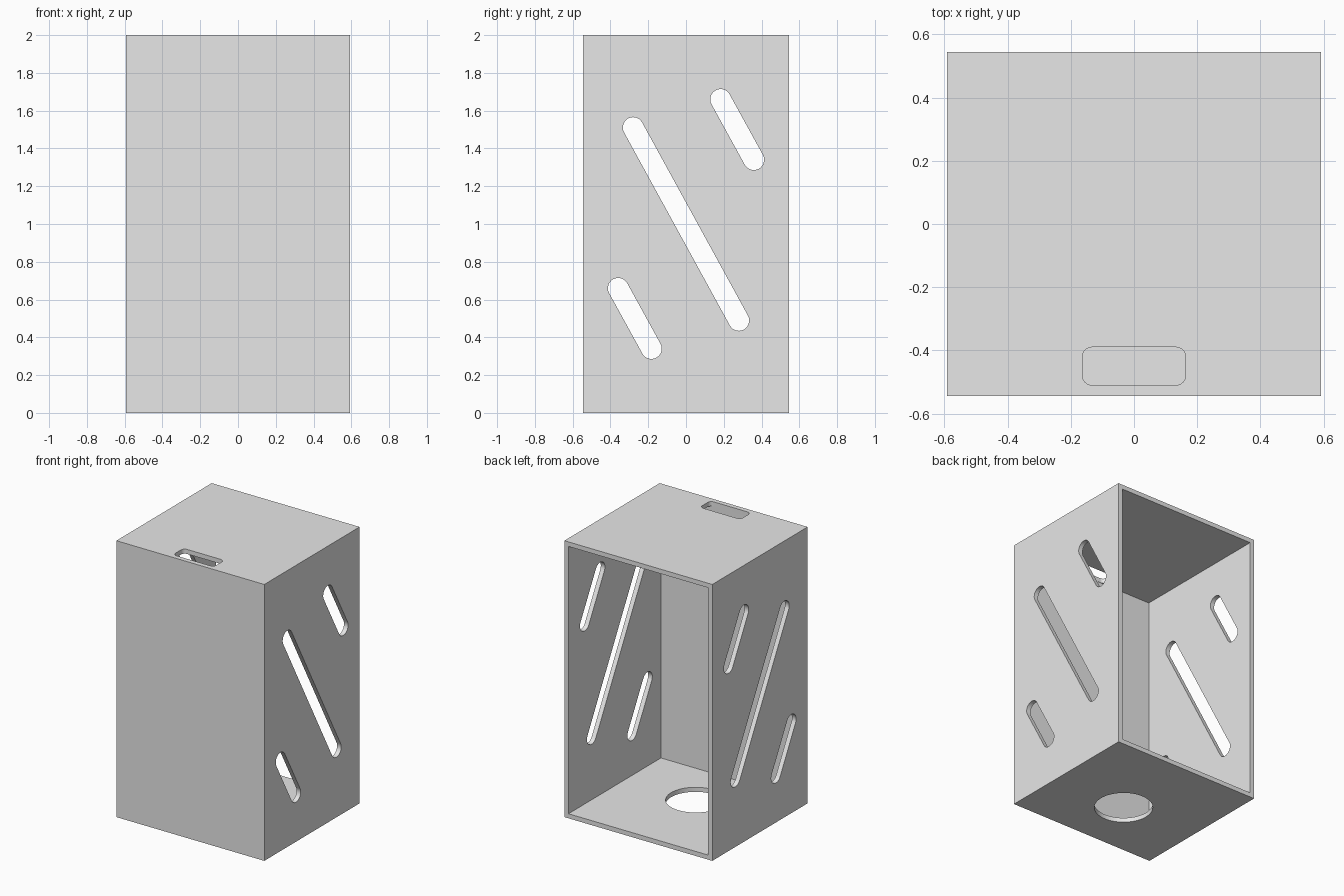
import bpy, bmesh, math
from mathutils import Vector

if "Cube" in bpy.data.objects:
    bpy.data.objects.remove(bpy.data.objects["Cube"], do_unlink=True)

W, D, H, T = 1.184, 1.09, 2.0, 0.033   # width, depth, height, wall thickness

grey = bpy.data.materials.new("light_grey")
grey.use_nodes = True
grey.diffuse_color = (0.8, 0.8, 0.8, 1)
grey.node_tree.nodes["Principled BSDF"].inputs["Base Color"].default_value = (0.8, 0.8, 0.8, 1)


def finish(name, bm):
    bmesh.ops.recalc_face_normals(bm, faces=bm.faces)
    mesh = bpy.data.meshes.new(name)
    bm.to_mesh(mesh)
    bm.free()
    mesh.materials.append(grey)
    obj = bpy.data.objects.new(name, mesh)
    bpy.context.collection.objects.link(obj)
    return obj


def box(name, lo, hi):
    bm = bmesh.new()
    bmesh.ops.create_cube(bm, size=1)
    lo, hi = Vector(lo), Vector(hi)
    for v in bm.verts:
        v.co = (lo + hi) / 2 + v.co * (hi - lo)
    return finish(name, bm)


def rounded_prism(name, centres, radius, start, end, to_3d, steps=14):
    """Rounded outline around counter-clockwise corner centres, extruded."""
    pts, n = [], len(centres)
    for i, c in enumerate(centres):
        c, before, after = Vector(c), Vector(centres[i - 1]), Vector(centres[(i + 1) % n])
        a0 = math.atan2(c.y - before.y, c.x - before.x) - math.pi / 2
        a1 = math.atan2(after.y - c.y, after.x - c.x) - math.pi / 2
        sweep = (a1 - a0) % math.tau
        for k in range(steps + 1):
            a = a0 + sweep * k / steps
            pts.append(c + radius * Vector((math.cos(a), math.sin(a))))
    bm = bmesh.new()
    face = bm.faces.new([bm.verts.new(to_3d(p.x, p.y, start)) for p in pts])
    ext = bmesh.ops.extrude_face_region(bm, geom=[face])["geom"]
    shift = Vector(to_3d(0, 0, end)) - Vector(to_3d(0, 0, start))
    bmesh.ops.translate(bm, vec=shift, verts=[e for e in ext if isinstance(e, bmesh.types.BMVert)])
    return finish(name, bm)


def cut(target, cutter):
    cutter.hide_render = True
    mod = target.modifiers.new("cut", 'BOOLEAN')
    mod.operation, mod.solver, mod.object = 'DIFFERENCE', 'EXACT', cutter
    bpy.context.view_layer.objects.active = target
    bpy.ops.object.modifier_apply(modifier=mod.name)
    bpy.data.objects.remove(cutter, do_unlink=True)


# Case with an open back
case = box("open_back_case", (-W / 2, -D / 2, 0), (W / 2, D / 2, H))
cut(case, box("cavity", (-W / 2 + T, -D / 2 + T, T), (W / 2 - T, D, H - T)))

# Slanted slots through both side walls: centre y, centre z, half extents
for y, z, hy, hz in [(0, 1, 0.28, 0.511), (0.271, 1.5, 0.088, 0.16), (-0.271, 0.5, 0.088, 0.16)]:
    cut(case, rounded_prism("side_slot", [(y - hy, z + hz), (y + hy, z - hz)], 0.0545,
                            -1, 1, lambda u, v, w: (w, u, v)))

# Rounded slot in the roof, near the front
r, sx, y0, y1 = 0.03, 0.163, -0.51, -0.39
corners = [(-sx + r, y0 + r), (sx - r, y0 + r), (sx - r, y1 - r), (-sx + r, y1 - r)]
cut(case, rounded_prism("roof_slot", corners, r, H - 0.2, H + 0.2, lambda u, v, w: (u, v, w), 8))

# Round hole in the floor
bm = bmesh.new()
bmesh.ops.create_cone(bm, cap_ends=True, segments=64, radius1=0.196, radius2=0.196, depth=0.4)
bmesh.ops.translate(bm, vec=(0, -0.109, 0), verts=bm.verts)
cut(case, finish("floor_hole", bm))

# Smooth slot ends, crisp edges
bpy.ops.object.select_all(action='DESELECT')
case.select_set(True)
bpy.context.view_layer.objects.active = case
bpy.ops.object.shade_smooth_by_angle(angle=math.radians(30))
